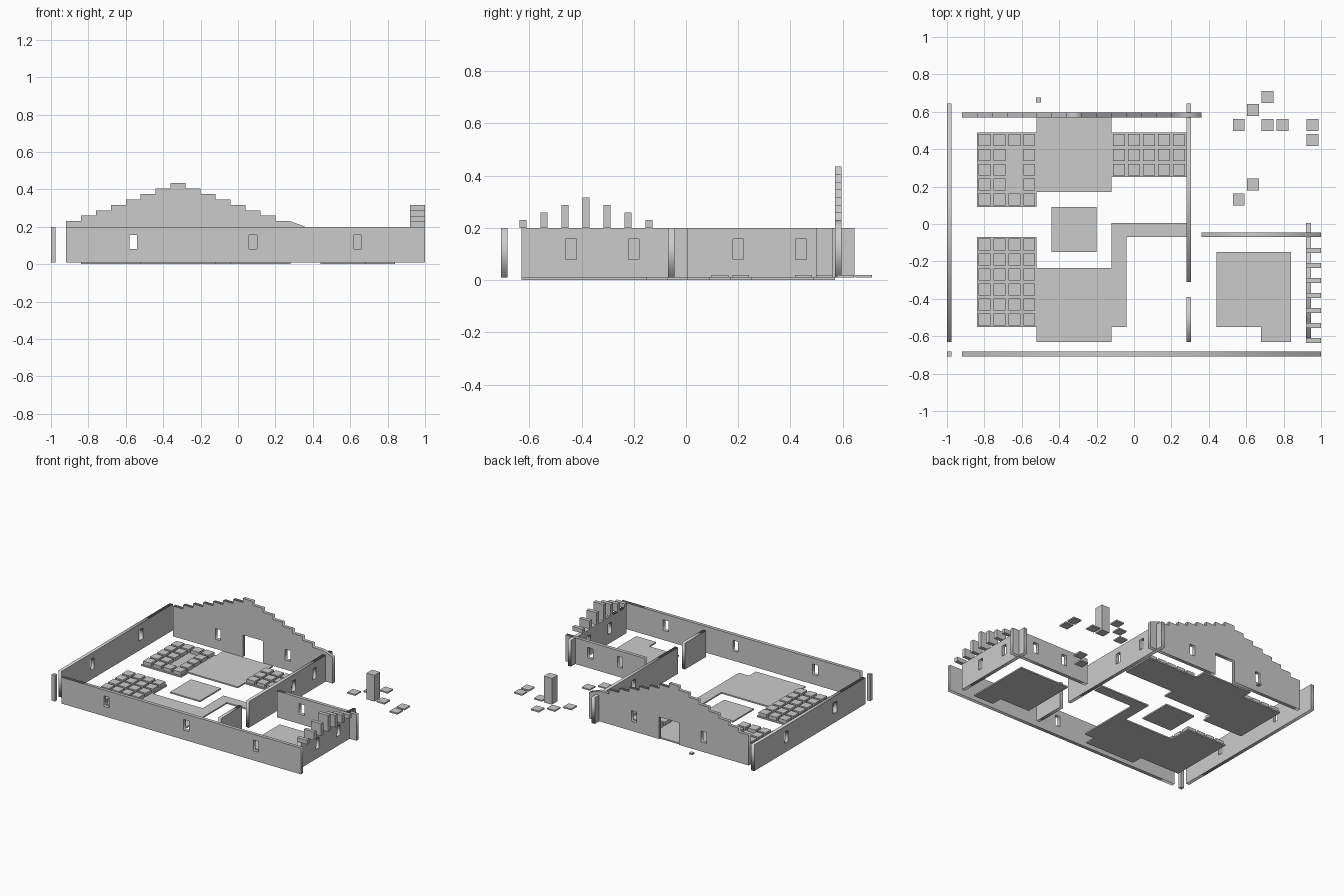
import bpy, bmesh
from math import radians

if "Cube" in bpy.data.objects:
    bpy.data.objects.remove(bpy.data.objects["Cube"])

LOW, TOP, THICK = 0.01, 0.20, 0.025
PITCH = 0.08


def boxes(name, items):
    """One object from boxes given as (x0, x1, y0, y1, z0, z1)."""
    bm = bmesh.new()
    for x0, x1, y0, y1, z0, z1 in items:
        for v in bmesh.ops.create_cube(bm, size=1)["verts"]:
            v.co = (x0 + (v.co.x + .5) * (x1 - x0),
                    y0 + (v.co.y + .5) * (y1 - y0),
                    z0 + (v.co.z + .5) * (z1 - z0))
    me = bpy.data.meshes.new(name)
    bm.to_mesh(me)
    bm.free()
    ob = bpy.data.objects.new(name, me)
    bpy.context.collection.objects.link(ob)
    return ob


def rect(u0, u1, z0, z1):
    return [(u0, z0), (u1, z0), (u1, z1), (u0, z1)]


def window(u):
    return rect(u - .021, u + .021, .08, .157)


def wall(name, outline, holes, along, centre):
    """Upright slab: filled outline with holes, running along x or y."""
    cu = bpy.data.curves.new(name, 'CURVE')
    cu.dimensions = '2D'
    cu.fill_mode = 'BOTH'
    cu.extrude = THICK / 2
    for pts in [outline] + holes:
        sp = cu.splines.new('POLY')
        sp.points.add(len(pts) - 1)
        for p, (u, z) in zip(sp.points, pts):
            p.co = (u, z, 0, 1)
        sp.use_cyclic_u = True
    ob = bpy.data.objects.new(name, cu)
    bpy.context.collection.objects.link(ob)
    if along == 'x':
        ob.rotation_euler = (radians(90), 0, 0)
        ob.location.y = centre
    else:
        ob.rotation_euler = (radians(90), 0, radians(90))
        ob.location.x = centre
    bpy.ops.object.select_all(action='DESELECT')
    bpy.context.view_layer.objects.active = ob
    ob.select_set(True)
    bpy.ops.object.convert(target='MESH')


def straight(name, u0, u1, windows, along, centre):
    wall(name, rect(u0, u1, LOW, TOP), [window(w) for w in windows], along, centre)


# Plain walls with windows
straight("front_wall", -.92, 1.0, [-.56, .08, .64], 'x', -.695)
straight("left_wall", -.63, .645, [-.28, .28], 'y', -.9875)
straight("inner_wall_long", -.31, .645, [.2, .44], 'y', .2925)
straight("inner_wall_short", -.63, -.39, [], 'y', .2925)
straight("wing_back_wall", .36, 1.0, [.56, .80], 'x', -.057)
straight("wing_right_wall", -.63, .005, [-.44, -.2], 'y', .9325)
boxes("corner_post", [(-1, -.975, -.7075, -.6825, LOW, TOP)])

# Back wall: stepped gable with a doorway cut from its bottom edge
outline = [(-.92, LOW), (-.36, LOW), (-.36, .17), (-.20, .17), (-.20, LOW), (.36, LOW), (.36, TOP)]
for i in range(14, -1, -1):
    h = .435 - abs(i - 7) * .0293
    outline += [(-.92 + (i + 1) * PITCH, h), (-.92 + i * PITCH, h)]
outline = [p for k, p in enumerate(outline) if k == 0 or p != outline[k - 1]]
wall("gable_wall", outline, [window(-.56), window(0)], 'x', .5825)

# Stepped slabs on the wing wall
boxes("stepped_slabs", [
    (.92, 1.0, y - .0135, y + .0135, TOP, .317 - abs(i - 3) * .029)
    for i in range(7) for y in [-.624 + i * .0805]])

# Ground slabs
boxes("floor_slabs", [(x0, x1, y0, y1, 0, LOW) for x0, x1, y0, y1 in [
    (-.52, -.12, .17, .57), (-.84, -.52, .09, .49), (-.12, .28, .25, .49),
    (-.84, -.52, -.55, -.07), (-.52, -.12, -.63, -.235),
    (-.12, -.04, -.55, .005), (-.04, .28, -.07, .005),
    (-.44, -.20, -.15, .09),
    (.44, .84, -.55, -.15), (.68, .84, -.63, -.55)]])


def stones(name, spots, z1):
    boxes(name, [(x - .032, x + .032, y - .032, y + .032, LOW, z1) for x, y in spots])


# Blocks laid in rows on the slabs
def grid(x, y, nx, ny, skip=()):
    return [(x + i * PITCH, y - j * PITCH) for i in range(nx) for j in range(ny)
            if (i, j) not in skip]


stones("block_bed_back_left", grid(-.80, .45, 4, 5, [(2, 1), (2, 2), (2, 3)]), .035)
stones("block_bed_back_right", grid(-.08, .45, 5, 3), .035)
stones("block_bed_front_left", grid(-.80, -.11, 4, 6), .035)

# Yard: flat stones, a pillar and a small stone behind the gable
stones("yard_stones", [(.56, .53), (.795, .53), (.955, .53), (.955, .45), (.635, .61),
                       (.715, .68), (.635, .21), (.56, .13)], .02)
stones("yard_pillar", [(.715, .53)], TOP)
boxes("small_stone", [(-.523, -.497, .65, .676, LOW, .02)])
